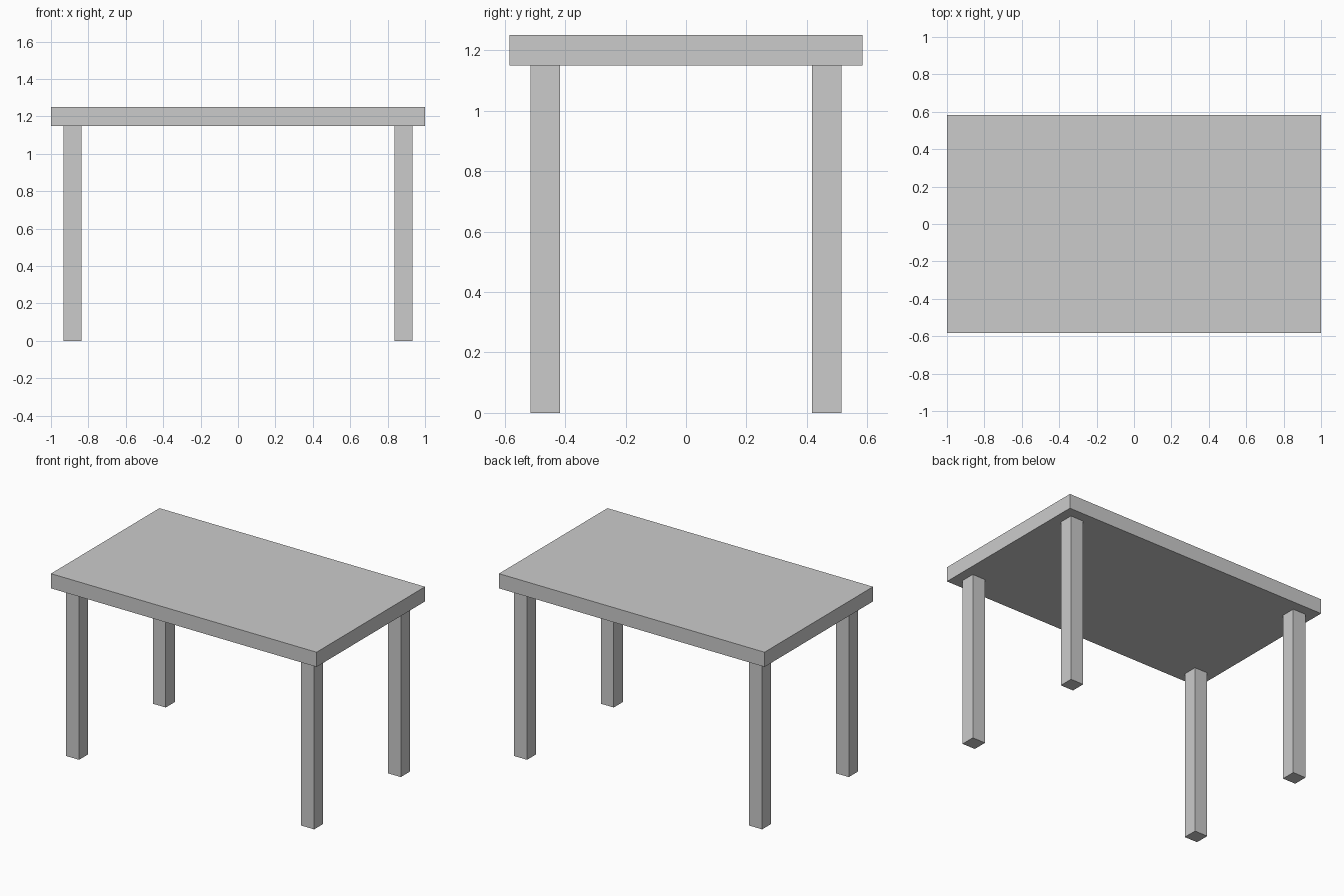
import bpy

if "Cube" in bpy.data.objects:
    bpy.data.objects.remove(bpy.data.objects["Cube"])

TOP_Z, UNDERSIDE_Z = 1.25, 1.15
LEG_X, LEG_Y, LEG_WIDTH = 0.885, 0.466, 0.097


def box(name, centre, size):
    bpy.ops.mesh.primitive_cube_add(size=1, location=centre)
    obj = bpy.context.object
    obj.name = name
    obj.scale = size
    bpy.ops.object.transform_apply(location=False, rotation=False, scale=True)
    return obj


# Table top slab
box("table_top", (0, 0, (TOP_Z + UNDERSIDE_Z) / 2), (2, 1.167, TOP_Z - UNDERSIDE_Z))

# Four square legs, inset from the corners
for depth, sy in (("front", -1), ("back", 1)):
    for side, sx in (("left", -1), ("right", 1)):
        box(f"{depth}_{side}_leg", (sx * LEG_X, sy * LEG_Y, UNDERSIDE_Z / 2),
            (LEG_WIDTH, LEG_WIDTH, UNDERSIDE_Z))
